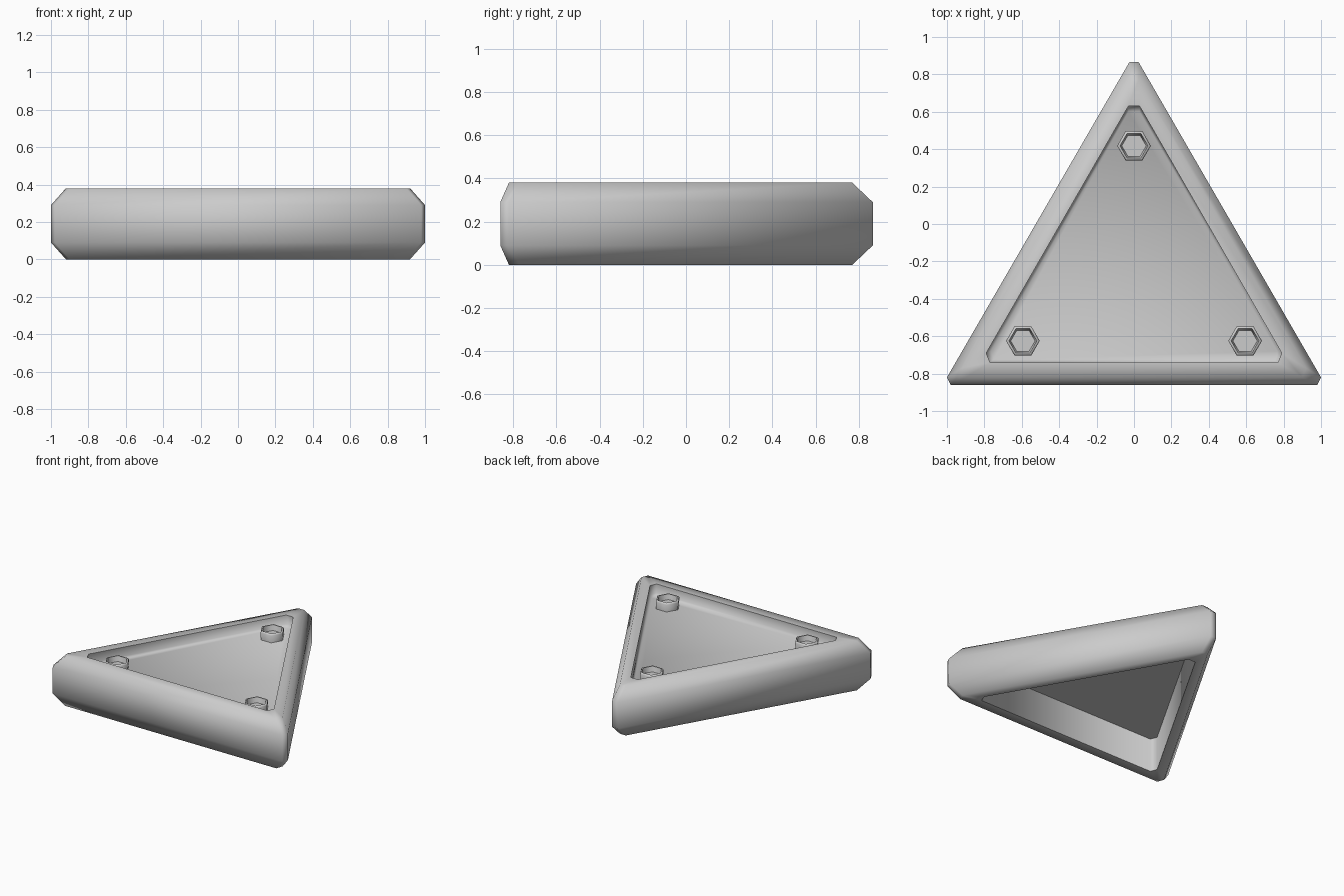
import bpy, bmesh, math

cube = bpy.data.objects.get("Cube")
if cube:
    bpy.data.objects.remove(cube, do_unlink=True)

grey = bpy.data.materials.new("plain grey")
grey.use_nodes = True
colour = (0.6, 0.6, 0.6, 1)
grey.diffuse_color = colour
grey.node_tree.nodes["Principled BSDF"].inputs["Base Color"].default_value = colour


def loft(name, rings):
    """Skin a stack of closed rings and cap both ends."""
    bm = bmesh.new()
    loops = [[bm.verts.new(p) for p in ring] for ring in rings]
    for a, b in zip(loops, loops[1:]):
        for i in range(len(a)):
            j = (i + 1) % len(a)
            bm.faces.new((a[i], a[j], b[j], b[i]))
    bm.faces.new(loops[0][::-1])
    bm.faces.new(loops[-1])
    bmesh.ops.recalc_face_normals(bm, faces=bm.faces)
    mesh = bpy.data.meshes.new(name)
    bm.to_mesh(mesh)
    bm.free()
    mesh.materials.append(grey)
    obj = bpy.data.objects.new(name, mesh)
    bpy.context.collection.objects.link(obj)
    return obj


def smooth(obj, angle):
    bpy.ops.object.select_all(action='DESELECT')
    obj.select_set(True)
    bpy.context.view_layer.objects.active = obj
    bpy.ops.object.shade_smooth_by_angle(angle=math.radians(angle))


def triangle(half, z):
    """Triangle with cut corners, mirrored from its +x half."""
    full = half + [(-x, y) for x, y in reversed(half)]
    return [(x, y, z) for x, y in full]


# Triangular tray: bevelled rim around a thin panel, hollow underneath
wall = [(0.98, -0.86), (1.0, -0.82), (0.025, 0.865)]
crest = [(0.90, -0.82), (0.92, -0.77), (0.025, 0.77)]
lip = [(0.77, -0.74), (0.79, -0.69), (0.03, 0.63)]
panel = [(0.75, -0.725), (0.765, -0.68), (0.03, 0.60)]
tray = loft("triangular_tray", [
    triangle(lip, 0.26), triangle(lip, 0), triangle(crest, 0), triangle(wall, 0.09),
    triangle(wall, 0.29), triangle(crest, 0.38), triangle(lip, 0.38),
    triangle(lip, 0.31), triangle(panel, 0.295)])
smooth(tray, 75)


def hexagon(x, y, r, z):
    return [(x + r * math.cos(k * math.pi / 3), y + r * math.sin(k * math.pi / 3), z)
            for k in range(6)]


# Hexagonal socket bolts in the corners
for place, x, y in (("left", 0.594, -0.625), ("right", -0.594, -0.625), ("back", 0, 0.418)):
    bolt = loft(place + "_bolt", [
        hexagon(x, y, 0.088, 0.28), hexagon(x, y, 0.09, 0.35), hexagon(x, y, 0.083, 0.36),
        hexagon(x, y, 0.075, 0.36), hexagon(x, y, 0.065, 0.32)])
    smooth(bolt, 65)
